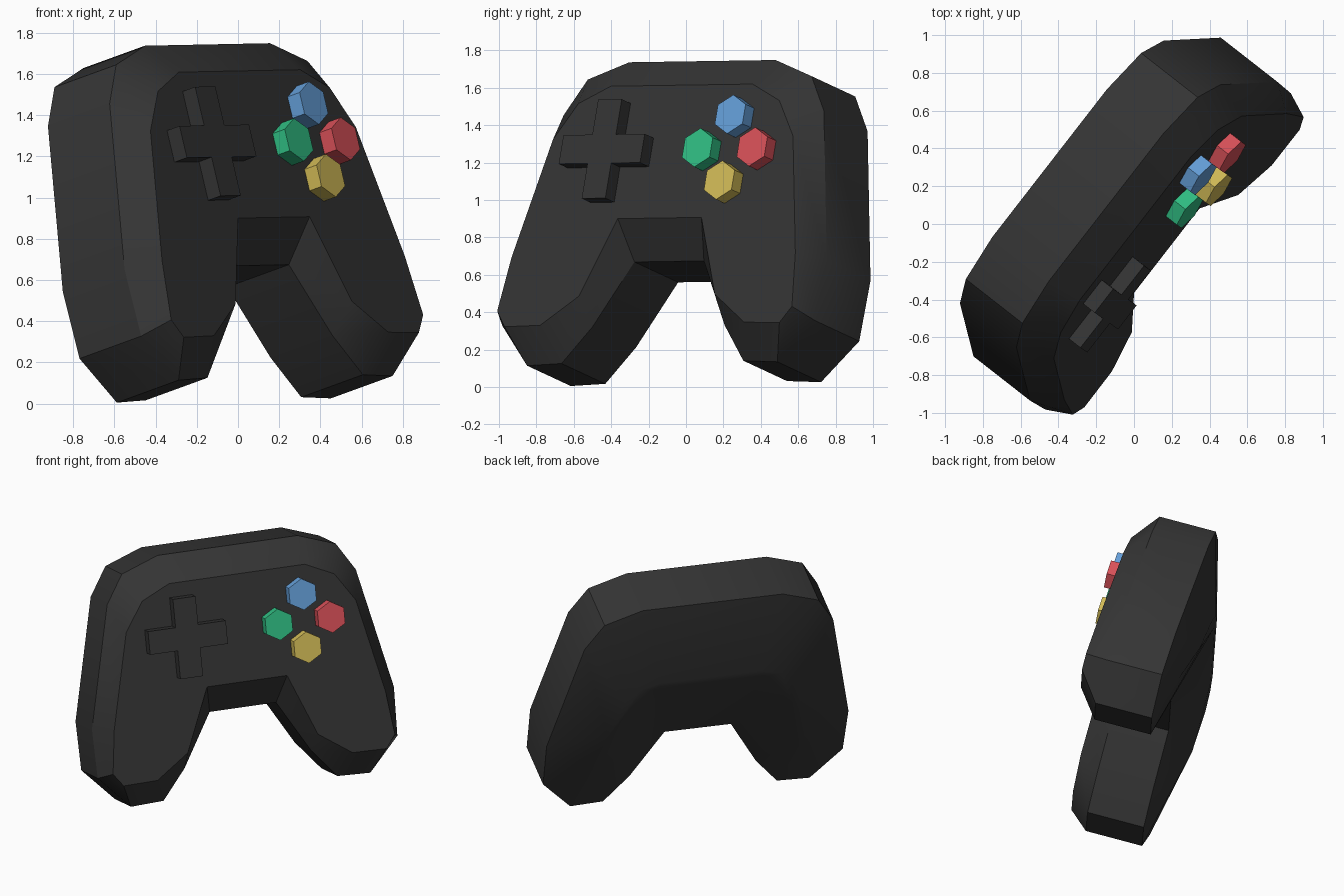
import bpy, bmesh, math
from mathutils import Matrix

if "Cube" in bpy.data.objects:
    bpy.data.objects.remove(bpy.data.objects["Cube"])

# Pose: local x = width, -y = front normal, z = up along the front face
POSE = (Matrix.Translation((0, 0, 0.004)) @ Matrix.Rotation(math.radians(52.2), 4, 'Z')
        @ Matrix.Rotation(math.radians(-0.7), 4, 'Y')
        @ Matrix.Rotation(math.radians(-16), 4, 'X'))
FRONT = 0.463


def material(name, rgb):
    m = bpy.data.materials.new(name)
    m.diffuse_color = (*rgb, 1)
    m.use_nodes = True
    m.node_tree.nodes["Principled BSDF"].inputs["Base Color"].default_value = m.diffuse_color
    return m


def finish(bm, name, mat):
    bmesh.ops.recalc_face_normals(bm, faces=bm.faces[:])
    bm.transform(POSE)
    me = bpy.data.meshes.new(name)
    bm.to_mesh(me)
    bm.free()
    me.materials.append(mat)
    ob = bpy.data.objects.new(name, me)
    bpy.context.collection.objects.link(ob)
    return ob


def prism(name, outline, front, mat):
    """Extrude an outline from inside the front face out to the given depth."""
    bm = bmesh.new()
    rings = [[bm.verts.new((u, -w, v)) for u, v in outline] for w in (FRONT - 0.02, front)]
    n = len(outline)
    for ring in rings:
        bm.faces.new(ring)
    for i in range(n):
        j = (i + 1) % n
        bm.faces.new((rings[0][i], rings[0][j], rings[1][j], rings[1][i]))
    return finish(bm, name, mat)


black = material("charcoal", (0.035, 0.035, 0.035))
blue = material("blue", (0.13, 0.35, 0.70))
red = material("red", (0.70, 0.082, 0.10))
green = material("green", (0.03, 0.52, 0.23))
yellow = material("yellow", (0.65, 0.50, 0.095))

# Half outlines (u, v), from the top round the grip to the crotch
rim = [(.495, 1.718), (.757, 1.625), (.88, 1.43), (1.068, .597), (1.06, .26),
       (.847, .035), (.615, .044), (.447, .245), (.235, .604)]
face = [(.48, 1.542), (.68, 1.448), (.812, 1.25), (.96, .597), (.997, .299),
        (.93, .21), (.69, .215), (.46, .374), (.283, .803)]
spine = [(.365, 1.18), (.50, 1.14), (.60, 1.04), (.69, .75), (.75, .45),
         (.74, .40), (.69, .41), (.60, .86), (.365, 1.13)]
spine_w = [-.23, -.23, -.23, -.22, -.16, -.15, -.15, -.225, -.23]

# Body: front face, two equal rims, back ridge
N = len(rim)
bm = bmesh.new()
rings = []
for half, depth, shift in ((face, [FRONT] * N, .006), (rim, [.315] * N, 0),
                           (rim, [-.08] * N, 0), (spine, spine_w, 0)):
    pts = [(u, v, w) for (u, v), w in zip(half, depth)]
    pts += [(-u, v, w) for u, v, w in reversed(pts)]
    rings.append([bm.verts.new((u + shift, -w, v)) for u, v, w in pts])
for a, b in zip(rings, rings[1:]):
    for i in range(2 * N):
        j = (i + 1) % (2 * N)
        bm.faces.new((a[i], a[j], b[j], b[i]))
bm.faces.new(rings[0])
back = rings[3]
bm.faces.new((back[0], back[8], back[9], back[17]))
for part in ((0, 1, 2, 3, 7, 8), (3, 4, 5, 6, 7)):
    bm.faces.new([back[i] for i in part])
    bm.faces.new([back[17 - i] for i in part])
body = finish(bm, "controller_body", black)
bpy.context.view_layer.objects.active = body
body.select_set(True)
bpy.ops.object.shade_smooth_by_angle(angle=math.radians(30))

# Directional pad: a plus built by turning one arm
arm, half_w = 0.275, 0.08
plus = []
for k in range(4):
    c, s = round(math.cos(k * math.pi / 2)), round(math.sin(k * math.pi / 2))
    for x, y in ((arm, -half_w), (arm, half_w), (half_w, half_w)):
        plus.append((-0.40 + x * c - y * s, 1.17 + x * s + y * c))
prism("direction_pad", plus, 0.543, black)

# Four hexagonal buttons in a diamond
for name, mat, k in (("red_button", red, 0), ("blue_button", blue, 1),
                     ("green_button", green, 2), ("yellow_button", yellow, 3)):
    cu = 0.43 + 0.185 * math.cos(k * math.pi / 2)
    cv = 1.17 + 0.183 * math.sin(k * math.pi / 2)
    hexagon = [(cu + 0.108 * math.sin(i * math.pi / 3), cv + 0.108 * math.cos(i * math.pi / 3))
               for i in range(6)]
    prism(name, hexagon, 0.54, mat)
